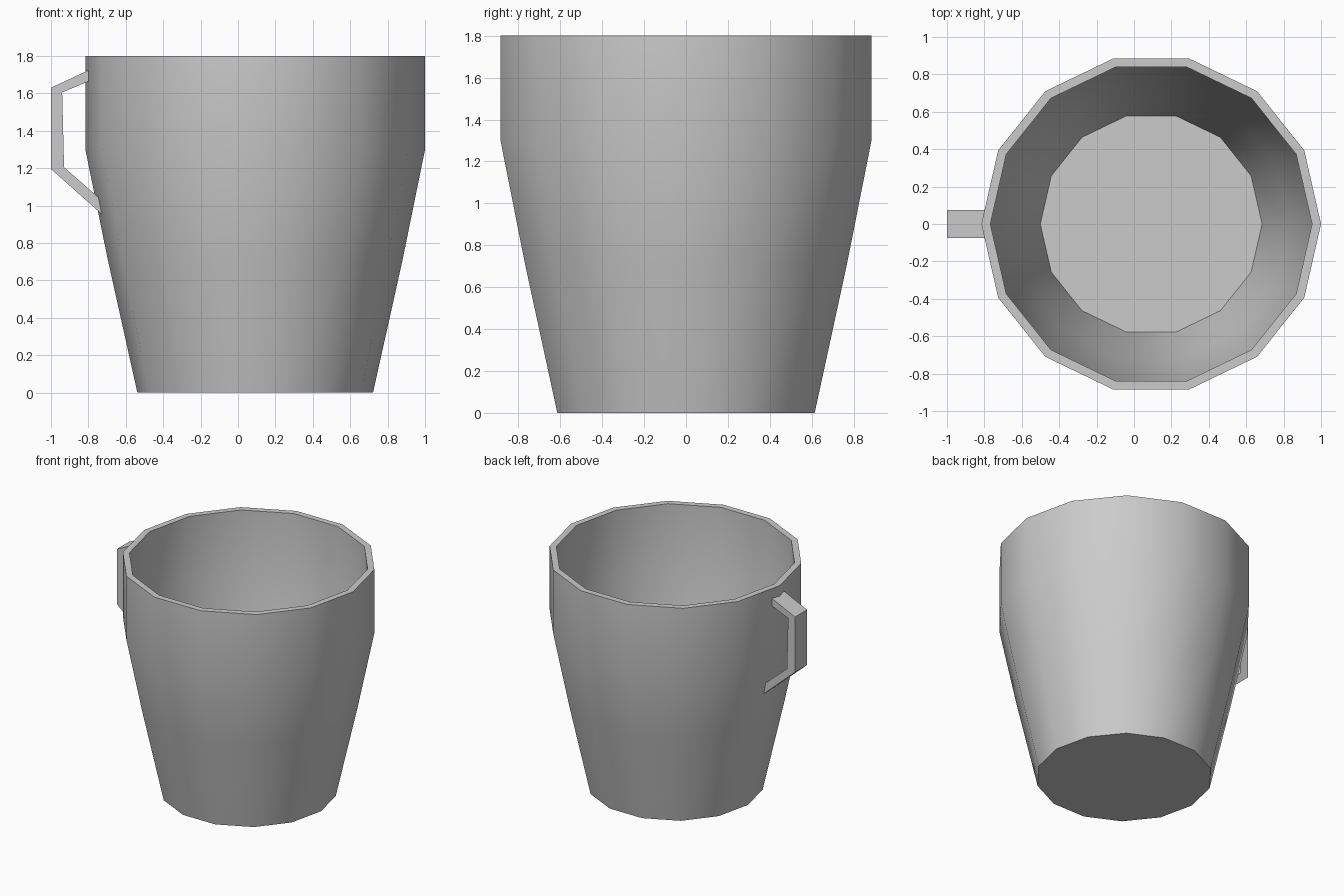
import bpy, bmesh, math

cube = bpy.data.objects.get("Cube")
if cube:
    bpy.data.objects.remove(cube, do_unlink=True)

SIDES = 14
CENTRE_X = 0.092

grey = bpy.data.materials.new("plain grey")
grey.use_nodes = True
colour = (0.6, 0.6, 0.6, 1)
grey.diffuse_color = colour
grey.node_tree.nodes["Principled BSDF"].inputs["Base Color"].default_value = colour


def finish(name, bm):
    """Turn a bmesh into a smooth shaded object with sharp creases."""
    bmesh.ops.recalc_face_normals(bm, faces=bm.faces)
    mesh = bpy.data.meshes.new(name)
    bm.to_mesh(mesh)
    bm.free()
    mesh.materials.append(grey)
    obj = bpy.data.objects.new(name, mesh)
    bpy.context.collection.objects.link(obj)
    bpy.ops.object.select_all(action="DESELECT")
    obj.select_set(True)
    bpy.context.view_layer.objects.active = obj
    bpy.ops.object.shade_smooth_by_angle(angle=math.radians(30))
    return obj


# Cup body: outer wall, rim and inner wall as (radius, height) rings
profile = [(0.63, 0), (0.788, 0.71), (0.908, 1.3), (0.908, 1.8),
           (0.86, 1.8), (0.86, 1.3), (0.74, 0.71), (0.593, 0.05)]
bm = bmesh.new()
rings = []
for radius, z in profile:
    rings.append([bm.verts.new((CENTRE_X + radius * math.cos(math.tau * i / SIDES),
                                radius * math.sin(math.tau * i / SIDES), z))
                  for i in range(SIDES)])
for low, high in zip(rings, rings[1:]):
    for i in range(SIDES):
        j = (i + 1) % SIDES
        bm.faces.new((low[i], low[j], high[j], high[i]))
bm.faces.new(rings[0])    # underside
bm.faces.new(rings[-1])   # inner floor
finish("cup_body", bm)

# Handle: angular strap, outer and inner outline extruded across its width
outer = [(-0.785, 1.73), (-1.0, 1.63), (-1.0, 1.195), (-0.73, 0.955)]
inner = [(-0.785, 1.67), (-0.94, 1.605), (-0.93, 1.205), (-0.73, 1.03)]
bm = bmesh.new()
sections = [[bm.verts.new((x, y, z)) for (x, z), y in
             ((o, -0.075), (o, 0.075), (n, 0.075), (n, -0.075))]
            for o, n in zip(outer, inner)]
for a, b in zip(sections, sections[1:]):
    for i in range(4):
        j = (i + 1) % 4
        bm.faces.new((a[i], a[j], b[j], b[i]))
bm.faces.new(sections[0])
bm.faces.new(sections[-1])
finish("handle", bm)
